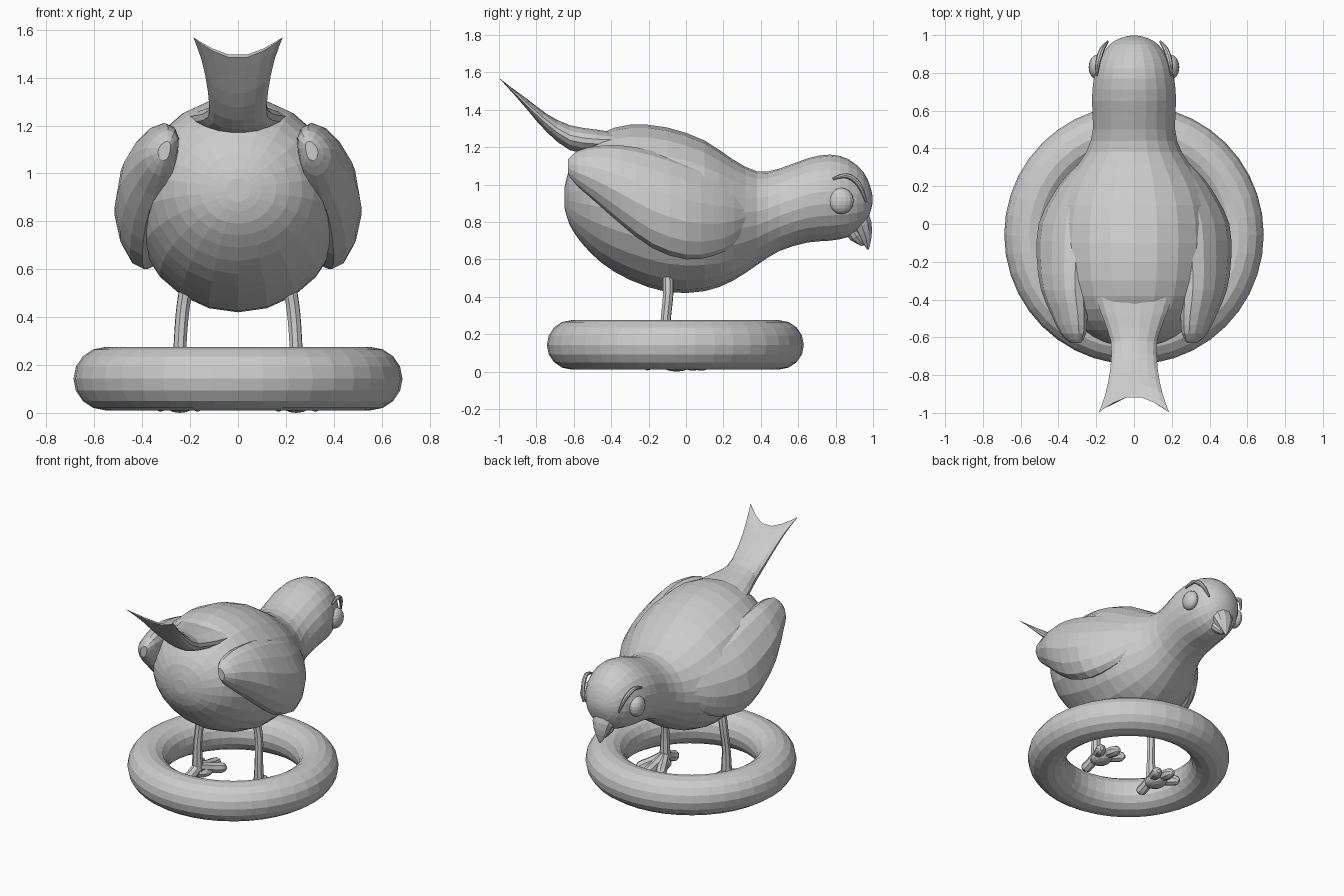
import bpy, bmesh, math
from mathutils import Vector

if "Cube" in bpy.data.objects:
    bpy.data.objects.remove(bpy.data.objects["Cube"])


def spline(rows, sub):
    """Catmull-Rom resampling of rows of numbers."""
    out, n = [], len(rows)
    for i in range(n - 1):
        p0, p1, p2, p3 = (Vector(rows[max(0, min(n - 1, k))]) for k in (i - 1, i, i + 1, i + 2))
        for j in range(sub):
            t = j / sub
            out.append(0.5 * (2 * p1 + (p2 - p0) * t + (2 * p0 - 5 * p1 + 4 * p2 - p3) * t * t
                              + (3 * p1 - p0 - 3 * p2 + p3) * t ** 3))
    return out + [Vector(rows[-1])]


def loft(name, rows, sides, sub, warp=None):
    """Skin elliptical rings (x, y, z, half width, half height) that face along y."""
    bm = bmesh.new()
    rings = []
    for x, y, z, w, h in spline(rows, sub):
        ring = []
        for k in range(sides):
            a = 2 * math.pi * (k + 0.5) / sides
            co = Vector((x + w * math.cos(a), y, z + h * math.sin(a)))
            ring.append(bm.verts.new(warp(co, x, y, z, w) if warp else co))
        rings.append(ring)
    for r, q in zip(rings, rings[1:]):
        for k in range(sides):
            m = (k + 1) % sides
            bm.faces.new((r[k], r[m], q[m], q[k]))
    bm.faces.new(rings[0])
    bm.faces.new(rings[-1])
    bmesh.ops.recalc_face_normals(bm, faces=bm.faces)
    me = bpy.data.meshes.new(name)
    bm.to_mesh(me)
    bm.free()
    ob = bpy.data.objects.new(name, me)
    bpy.context.collection.objects.link(ob)
    return ob


def tube(name, pts, sub=4, sides=2):
    """Tapered round tube through (x, y, z, radius) points."""
    cu = bpy.data.curves.new(name, 'CURVE')
    cu.dimensions, cu.bevel_depth, cu.bevel_resolution = '3D', 1.0, sides
    cu.use_fill_caps = True
    path = spline(pts, sub)
    sp = cu.splines.new('POLY')
    sp.points.add(len(path) - 1)
    for p, v in zip(sp.points, path):
        p.co, p.radius = (v[0], v[1], v[2], 1), max(v[3], 0.002)
    ob = bpy.data.objects.new(name, cu)
    bpy.context.collection.objects.link(ob)
    bpy.ops.object.select_all(action='DESELECT')
    bpy.context.view_layer.objects.active = ob
    ob.select_set(True)
    bpy.ops.object.convert(target='MESH')
    for f in bpy.context.object.data.polygons:
        f.use_smooth = False
    return bpy.context.object


def ball(name, loc, scale, seg=16, rings=10):
    bpy.ops.mesh.primitive_uv_sphere_add(segments=seg, ring_count=rings, location=loc)
    ob = bpy.context.object
    ob.name, ob.scale = name, scale
    return ob


# Base ring
bpy.ops.mesh.primitive_torus_add(major_segments=40, minor_segments=16, major_radius=0.555,
                                 minor_radius=0.132, location=(0, -0.057, 0.143))
bpy.context.object.name = "base_ring"

# Body, neck and head: y, top, bottom, half width
profile = [(-0.65, 0.98, 0.88, 0.05), (-0.625, 1.08, 0.79, 0.16), (-0.56, 1.18, 0.69, 0.27),
           (-0.45, 1.275, 0.58, 0.36), (-0.3, 1.32, 0.49, 0.415), (-0.1, 1.305, 0.425, 0.435),
           (0.1, 1.235, 0.43, 0.415), (0.25, 1.135, 0.485, 0.345), (0.38, 1.07, 0.57, 0.255),
           (0.5, 1.085, 0.645, 0.22), (0.65, 1.14, 0.69, 0.225), (0.77, 1.16, 0.70, 0.215),
           (0.87, 1.135, 0.72, 0.185), (0.95, 1.065, 0.775, 0.13), (0.985, 0.99, 0.85, 0.07),
           (0.997, 0.94, 0.90, 0.02)]
loft("body_and_head", [(0, y, (t + b) / 2, w, (t - b) / 2) for y, t, b, w in profile], 22, 2)


# Forked tail: the outer edges are pushed further along the tail
def fork(co, x, y, z, w):
    k = max(0, (-y - 0.66) / 0.25) * (abs(co.x) / w) ** 1.7
    return co + Vector((0, -0.088, 0.085)) * k


loft("tail", [(0, -0.38, 1.23, 0.21, 0.05), (0, -0.48, 1.23, 0.175, 0.065),
              (0, -0.62, 1.25, 0.125, 0.068), (0, -0.74, 1.325, 0.128, 0.05),
              (0, -0.84, 1.42, 0.155, 0.03), (0, -0.912, 1.485, 0.19, 0.006)], 16, 2, fork)

# Wings: upper half leans in over the back
wing = [(0.24, 0.36, 0.85, 0.01, 0.04), (0.30, 0.26, 0.84, 0.055, 0.16),
        (0.35, 0.15, 0.84, 0.085, 0.22), (0.39, 0.0, 0.86, 0.118, 0.26),
        (0.40, -0.18, 0.92, 0.118, 0.26), (0.385, -0.35, 1.0, 0.11, 0.21),
        (0.35, -0.48, 1.055, 0.09, 0.15), (0.325, -0.58, 1.085, 0.065, 0.095),
        (0.31, -0.63, 1.095, 0.025, 0.04)]
for s, side in ((1, "right"), (-1, "left")):
    loft("wing_" + side, [(s * r[0],) + r[1:] for r in wing], 14, 2,
         lambda co, x, y, z, w: co - Vector((s * 0.35 * max(0, co.z - z), 0, 0)))

    # Eye and brow
    ball("eye_" + side, (s * 0.195, 0.83, 0.912), (0.045, 0.066, 0.07))
    tube("brow_" + side, [(s * 0.198, 0.785, 1.03, 0.006), (s * 0.19, 0.86, 1.047, 0.014),
                          (s * 0.168, 0.925, 1.0, 0.014), (s * 0.14, 0.965, 0.905, 0.006)])

    # Leg, toes and sole pad
    tube("leg_" + side, [(s * 0.21, -0.10, 0.56, 0.03), (s * 0.232, -0.095, 0.42, 0.029),
                         (s * 0.243, -0.11, 0.25, 0.029), (s * 0.243, -0.11, 0.06, 0.04)])
    for i, (x, y) in enumerate([(0.15, 0.08), (0.24, 0.13), (0.345, 0.07), (0.245, -0.24)]):
        bx, by = 0.243, -0.11
        tube(f"toe_{side}_{i + 1}", [(s * bx, by, 0.085, 0.035),
                                     (s * (bx + x) / 2, (by + y) / 2, 0.055, 0.036),
                                     (s * (bx * 0.15 + x * 0.85), by * 0.15 + y * 0.85, 0.04, 0.036),
                                     (s * x, y, 0.03, 0.012)], 3)
    ball("foot_pad_" + side, (s * 0.243, -0.05, 0.045), (0.07, 0.09, 0.045), 12, 8)

# Beak: hooked upper half and shorter lower half
upper = tube("beak_upper", [(0, 0.90, 0.86, 0.07), (0, 0.94, 0.78, 0.058),
                            (0, 0.962, 0.71, 0.032), (0, 0.973, 0.652, 0.004)], 2, 3)
lower = tube("beak_lower", [(0, 0.87, 0.79, 0.05), (0, 0.91, 0.725, 0.04),
                            (0, 0.95, 0.675, 0.008)], 2, 3)
upper.scale.x = lower.scale.x = 1.3
